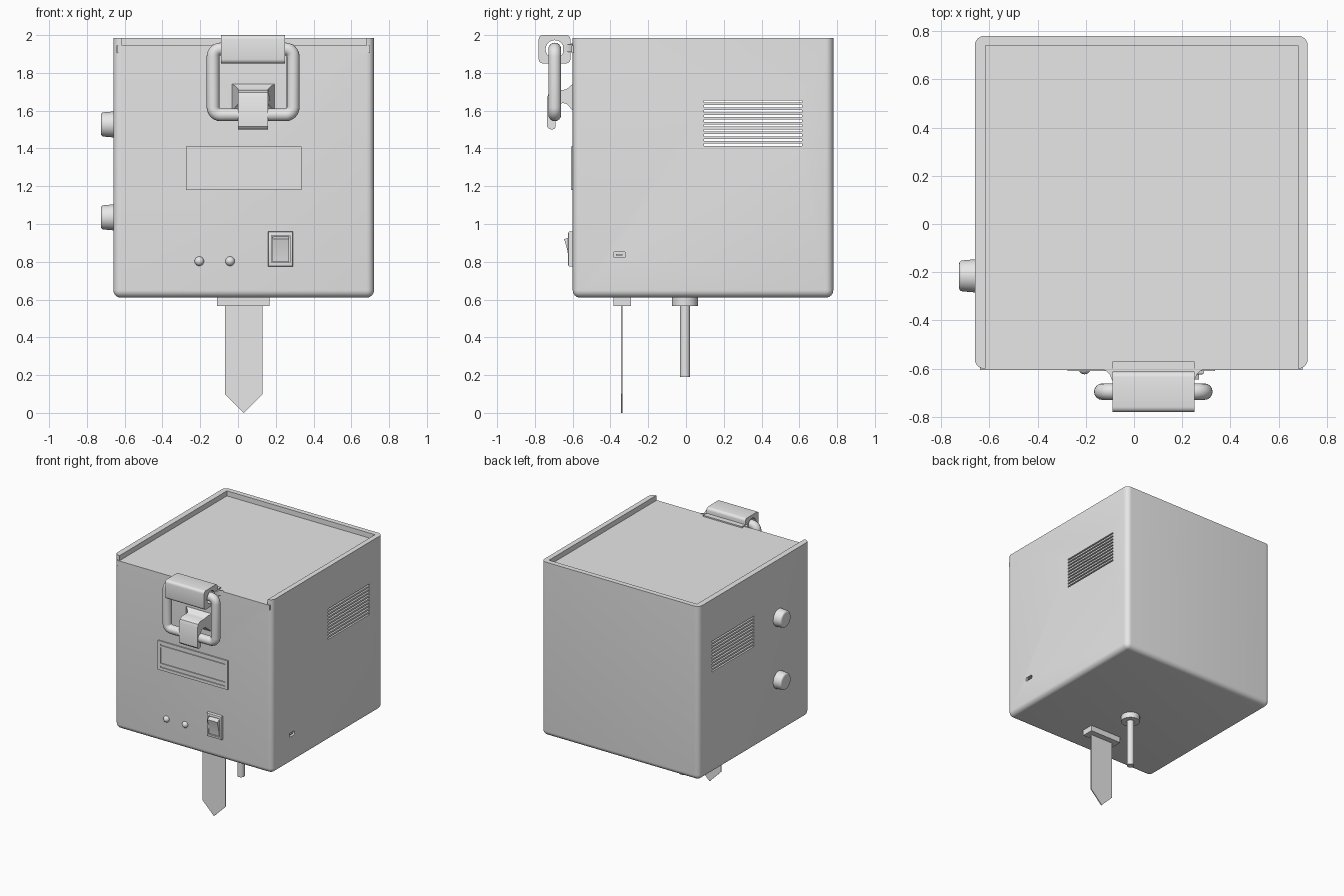
import bpy, bmesh, math
from mathutils import Matrix, Vector

if "Cube" in bpy.data.objects:
    bpy.data.objects.remove(bpy.data.objects["Cube"], do_unlink=True)

grey = bpy.data.materials.new("light_grey")
grey.use_nodes = True
grey.diffuse_color = (0.8, 0.8, 0.8, 1)
grey.node_tree.nodes["Principled BSDF"].inputs["Base Color"].default_value = (0.8, 0.8, 0.8, 1)

CX = 0.03  # centre line of the body


def finish(name, bm):
    bmesh.ops.recalc_face_normals(bm, faces=bm.faces[:])
    me = bpy.data.meshes.new(name)
    bm.to_mesh(me)
    bm.free()
    ob = bpy.data.objects.new(name, me)
    bpy.context.collection.objects.link(ob)
    me.materials.append(grey)
    return ob


def add_box(bm, x, y, z):
    size = Matrix.Diagonal((x[1] - x[0], y[1] - y[0], z[1] - z[0], 1))
    mid = Vector([sum(r) / 2 for r in (x, y, z)])
    bmesh.ops.create_cube(bm, size=1, matrix=Matrix.Translation(mid) @ size)


def box(name, x, y, z, bevel=0, pick=lambda e: True, segments=4):
    bm = bmesh.new()
    add_box(bm, x, y, z)
    if bevel:
        bmesh.ops.bevel(bm, geom=[e for e in bm.edges if pick(e)], offset=bevel,
                        segments=segments, profile=0.5, affect='EDGES')
    return finish(name, bm)


def along(axis):
    return lambda e: abs((e.verts[0].co - e.verts[1].co).normalized()[axis]) > 0.9


def prism(name, pts, axis, lo, hi):
    """Extrude a flat profile along one axis."""
    def place(p, d):
        c = list(p)
        c.insert(axis, d)
        return c
    bm = bmesh.new()
    a = [bm.verts.new(place(p, lo)) for p in pts]
    b = [bm.verts.new(place(p, hi)) for p in pts]
    bm.faces.new(a)
    bm.faces.new(b)
    for i in range(len(a)):
        j = (i + 1) % len(a)
        bm.faces.new((a[i], a[j], b[j], b[i]))
    return finish(name, bm)


def cylinder(name, centre, r1, r2, depth, axis='Z', bevel=0):
    rot = {'Z': Matrix(), 'X': Matrix.Rotation(-math.pi / 2, 4, 'Y')}[axis]
    bm = bmesh.new()
    bmesh.ops.create_cone(bm, cap_ends=True, segments=40, radius1=r1, radius2=r2, depth=depth)
    if bevel:
        rim = [e for e in bm.edges if all(v.co.z > 0 for v in e.verts)]
        bmesh.ops.bevel(bm, geom=rim, offset=bevel, segments=3, profile=0.5, affect='EDGES')
    bm.transform(Matrix.Translation(centre) @ rot)
    return finish(name, bm)


def cut(ob, *cutters):
    for c in cutters:
        m = ob.modifiers.new("cut", 'BOOLEAN')
        m.operation, m.solver, m.object = 'DIFFERENCE', 'EXACT', c
        bpy.context.view_layer.update()
        dg = bpy.context.evaluated_depsgraph_get()
        me = bpy.data.meshes.new_from_object(ob.evaluated_get(dg))
        ob.modifiers.clear()
        ob.data = me
        bpy.data.objects.remove(c, do_unlink=True)
    me.materials.clear()
    me.materials.append(grey)


# Hollow body with rounded sides and bottom, open at the top
body = box("body", (-0.66, 0.72), (-0.6, 0.78), (0.61, 1.985), 0.04,
           lambda e: along(2)(e) or all(v.co.z < 1 for v in e.verts), 6)
bm = bmesh.new()
for i in range(10):
    z = 1.413 + i * 0.0255
    add_box(bm, (-1, 1), (0.095, 0.615), (z, z + 0.012))
vents = finish("vents", bm)
cut(body,
    box("cavity", (-0.615, 0.68), (-0.555, 0.74), (0.66, 2.2)),
    box("front_gap", (-0.615, 0.68), (-0.7, -0.5), (1.905, 2.2)),
    box("lid_groove", (-0.64, 0.7), (-0.7, 0.74), (1.905, 1.945)),
    vents,
    box("port_hole", (0.69, 0.8), (-0.385, -0.32), (0.822, 0.852), 0.008, along(0)))
box("port_tongue", (0.68, 0.715), (-0.37, -0.335), (0.833, 0.841))
box("sliding_lid", (-0.638, 0.698), (-0.606, 0.74), (1.906, 1.945))

# Latch: upper catch with bored block, wire loop, lower hook
catch = box("catch_block", (-0.09, 0.25), (-0.78, -0.612), (1.85, 2.0), 0.022, along(0))
cut(catch, cylinder("bore", (0.08, -0.695, 1.925), 0.048, 0.048, 1, 'X'))
half = [(0.215, -0.6), (0.195, -0.61), (0.18, -0.625), (0.17, -0.65)]
prism("catch_neck", [(0.08 + x, y) for x, y in half] + [(0.08 - x, y) for x, y in half[::-1]],
      2, 1.91, 1.95)
box("catch_tab", (-0.09, 0.25), (-0.62, -0.57), (1.94, 1.955))

corner = 0.04
path = []
for sx, sz, start in ((1, 1, 0), (-1, 1, 90), (-1, -1, 180), (1, -1, 270)):
    for k in range(7):
        a = math.radians(start + k * 15)
        path.append((0.08 + sx * (0.212 - corner) + corner * math.cos(a), -0.695,
                     1.752 + sz * (0.174 - corner) + corner * math.sin(a)))
curve = bpy.data.curves.new("latch_loop", 'CURVE')
curve.dimensions = '3D'
curve.bevel_depth = 0.034
curve.bevel_resolution = 6
spline = curve.splines.new('POLY')
spline.points.add(len(path) - 1)
for p, co in zip(spline.points, path):
    p.co = (*co, 1)
spline.use_cyclic_u = True
curve.materials.append(grey)
bpy.context.collection.objects.link(bpy.data.objects.new("latch_loop", curve))

hook = prism("lower_hook", [
    (-0.6, 1.74), (-0.612, 1.732), (-0.63, 1.715), (-0.65, 1.71), (-0.7, 1.71), (-0.725, 1.695),
    (-0.735, 1.67), (-0.735, 1.515), (-0.725, 1.503), (-0.71, 1.5), (-0.697, 1.503), (-0.69, 1.515),
    (-0.69, 1.62), (-0.68, 1.637), (-0.65, 1.64), (-0.63, 1.635), (-0.612, 1.615), (-0.6, 1.6)],
    0, 0.0, 0.16)
for v in hook.data.vertices:  # flare where it meets the body
    if v.co.y > -0.62:
        v.co.x += math.copysign((v.co.y + 0.625) * 1.3, v.co.x - 0.08)

# Display bezel with a sunken window and two slots
bezel = box("display_bezel", (-0.275, 0.335), (-0.61, -0.59), (1.18, 1.41))
cut(bezel, *[box("sink", (-0.25, 0.312), (-0.7, -0.603), z)
             for z in ((1.235, 1.36), (1.376, 1.388), (1.203, 1.215))])

# Rocker switch
frame = box("switch_frame", (0.16, 0.29), (-0.624, -0.59), (0.775, 0.96), 0.008,
            lambda e: all(v.co.y < -0.6 for v in e.verts), 2)
cut(frame, box("well", (0.178, 0.274), (-0.7, -0.606), (0.795, 0.94)))
prism("switch_rocker", [(-0.6, 0.935), (-0.645, 0.92), (-0.628, 0.86), (-0.62, 0.8), (-0.6, 0.798)],
      0, 0.182, 0.27)

# Indicator lamps
for name, x in (("right_lamp", -0.205), ("left_lamp", -0.042)):
    bm = bmesh.new()
    bmesh.ops.create_uvsphere(bm, u_segments=24, v_segments=12, radius=0.025)
    bm.transform(Matrix.Translation((x, -0.598, 0.803)))
    finish(name, bm)

# Side knobs
for name, z in (("upper_knob", 1.527), ("lower_knob", 1.035)):
    cylinder(name, (-0.69, -0.215, z), 0.069, 0.063, 0.07, 'X', 0.012)

# Ground blade and its mount
box("blade_mount", (-0.11, 0.168), (-0.385, -0.29), (0.565, 0.615))
prism("ground_blade", [(-0.07, 0.58), (0.13, 0.58), (0.13, 0.1), (CX, 0), (-0.07, 0.1)],
      1, -0.344, -0.336)

# Probe rod and collar
cylinder("probe_collar", (CX, -0.005, 0.59), 0.069, 0.069, 0.05)
cylinder("probe_rod", (CX, -0.005, 0.385), 0.027, 0.027, 0.39)

# Smooth the rounded parts, keep hard edges
bpy.ops.object.select_all(action='DESELECT')
for ob in bpy.context.collection.objects:
    if ob.type == 'MESH':
        ob.select_set(True)
        bpy.context.view_layer.objects.active = ob
bpy.ops.object.shade_smooth_by_angle(angle=math.radians(35))
